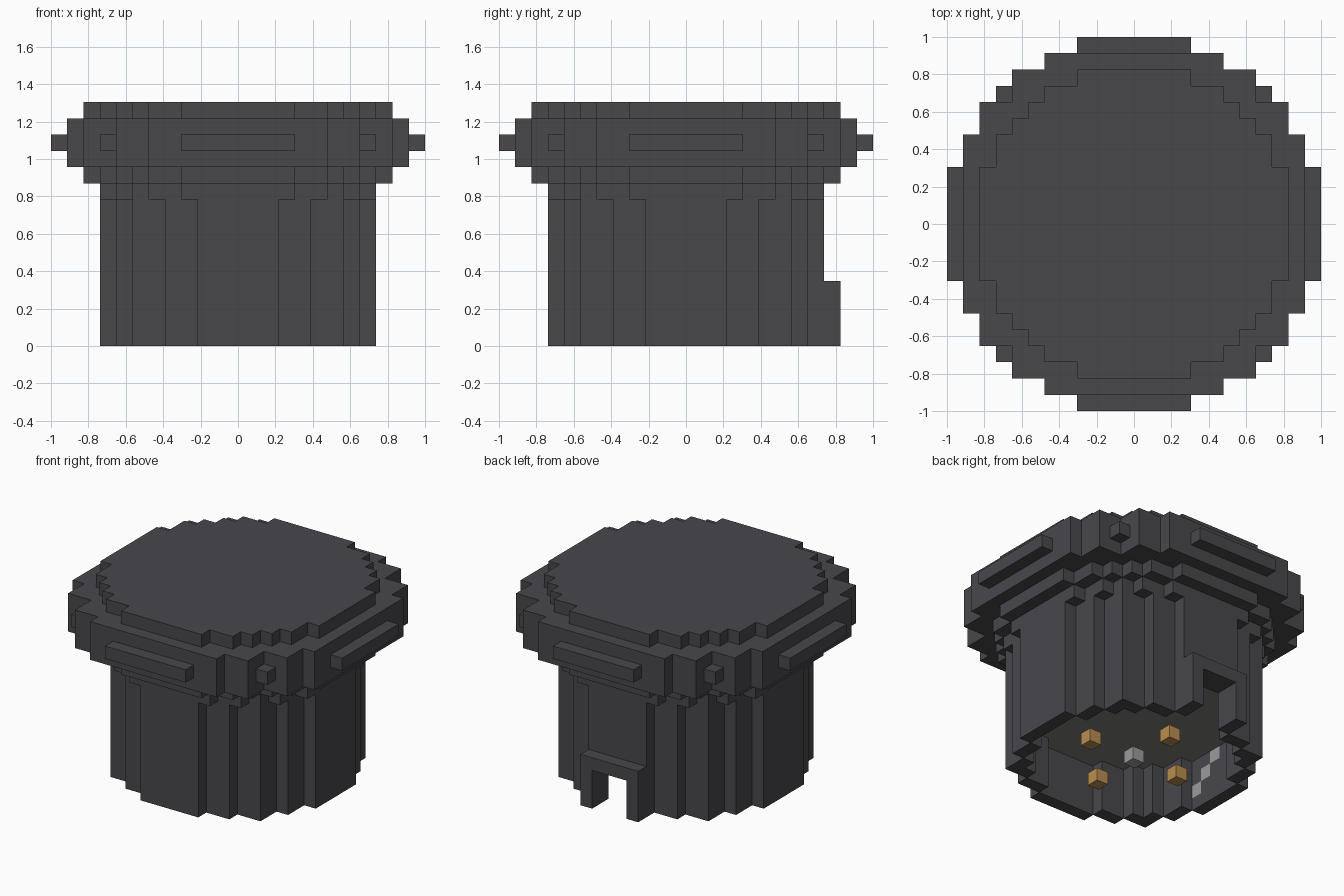
import bpy
import bmesh
from mathutils import Vector

cube = bpy.data.objects.get("Cube")
if cube:
    bpy.data.objects.remove(cube, do_unlink=True)

UNIT = 2 / 23  # edge length of one block


def material(name, rgb):
    mat = bpy.data.materials.new(name)
    mat.use_nodes = True
    mat.diffuse_color = (*rgb, 1)
    mat.node_tree.nodes["Principled BSDF"].inputs["Base Color"].default_value = (*rgb, 1)
    return mat


CHARCOAL = material("charcoal", (0.065, 0.063, 0.071))
STONE = material("warm_grey", (0.20, 0.20, 0.18))
SILVER = material("light_grey", (0.33, 0.33, 0.33))
BRASS = material("brass", (0.49, 0.27, 0.08))

AXES = [Vector(v) for v in ((1, 0, 0), (-1, 0, 0), (0, 1, 0), (0, -1, 0), (0, 0, 1), (0, 0, -1))]


def disc(halves, layers):
    """Blocky disc: halves[j] is the reach in x of the rows at y = +j and -j."""
    return {(i, s * j, k) for k in layers for j, h in enumerate(halves)
            for s in (1, -1) for i in range(-h, h + 1)}


def blocks(name, cells, mats, paint=lambda cell, normal: 0):
    """Skin a set of unit blocks with only its outer faces, merged where flat."""
    bm = bmesh.new()
    verts = {}
    for cell in sorted(cells):
        centre = Vector(cell)
        for n in AXES:
            if tuple(int(c) for c in centre + n) in cells:
                continue
            u = Vector((n.y, n.z, n.x))
            v = n.cross(u)
            ring = []
            for a, b in ((-1, -1), (1, -1), (1, 1), (-1, 1)):
                p = centre + (n + a * u + b * v) / 2 + Vector((0, 0, 0.5))
                if tuple(p) not in verts:
                    verts[tuple(p)] = bm.verts.new(p * UNIT)
                ring.append(verts[tuple(p)])
            bm.faces.new(ring).material_index = paint(cell, n)
    bmesh.ops.dissolve_limit(bm, angle_limit=0.01, verts=bm.verts[:], edges=bm.edges[:],
                             delimit={'MATERIAL'})
    mesh = bpy.data.meshes.new(name)
    bm.to_mesh(mesh)
    bm.free()
    for m in mats:
        mesh.materials.append(m)
    obj = bpy.data.objects.new(name, mesh)
    bpy.context.collection.objects.link(obj)
    return obj


# Rounded cap: stepped rings, mirrored above and below the widest one
rim_small = [9, 9, 9, 9, 8, 8, 7, 6, 5, 3]
rim_middle = [10, 10, 10, 10, 10, 10, 9, 9, 7, 7, 5]
rim_wide = [11, 11, 11, 11, 10, 10, 9, 9, 8, 7, 5, 3]
cap = disc(rim_small, (10, 14)) | disc(rim_middle, (11, 13)) | disc(rim_wide, (12,))
blocks("cap", cap, [CHARCOAL])

# Collar under the cap
blocks("collar", disc([8, 8, 8, 8, 7, 7, 6, 5, 3], (9,)), [CHARCOAL])

# Fluted body, hollow underneath, with a doorway through the back wall
doorway = {(i, j, k) for i in (-1, 0, 1) for j in (8, 9) for k in range(3)}
cavity = disc([7, 7, 7, 6, 6, 5, 4, 2], range(4))
body = disc([8, 8, 8, 7, 7, 6, 6, 4, 2], range(9)) - cavity - doorway


def paint_body(cell, normal):
    i, j, k = cell
    if normal.z < 0 and k == 4:
        return 1  # ceiling of the hollow
    if normal.x > 0 and i == -8 and -2 <= j <= 0 and k == j + 3:
        return 2  # diagonal row of marks on the inner wall
    return 0


blocks("body", body, [CHARCOAL, STONE, SILVER], paint_body)

# Raised frame around the doorway
frame = {(i, 9, k) for i in range(-2, 3) for k in range(4)} - doorway
blocks("door_frame", frame, [CHARCOAL])

# Small blocks inside the hollow
blocks("centre_block", {(0, 0, 0)}, [SILVER])
for side, spot in {"left": (4, 0, 0), "right": (-4, 0, 0),
                   "front": (0, -4, 0), "back": (0, 4, 0)}.items():
    blocks(side + "_brass_block", {spot}, [BRASS])
